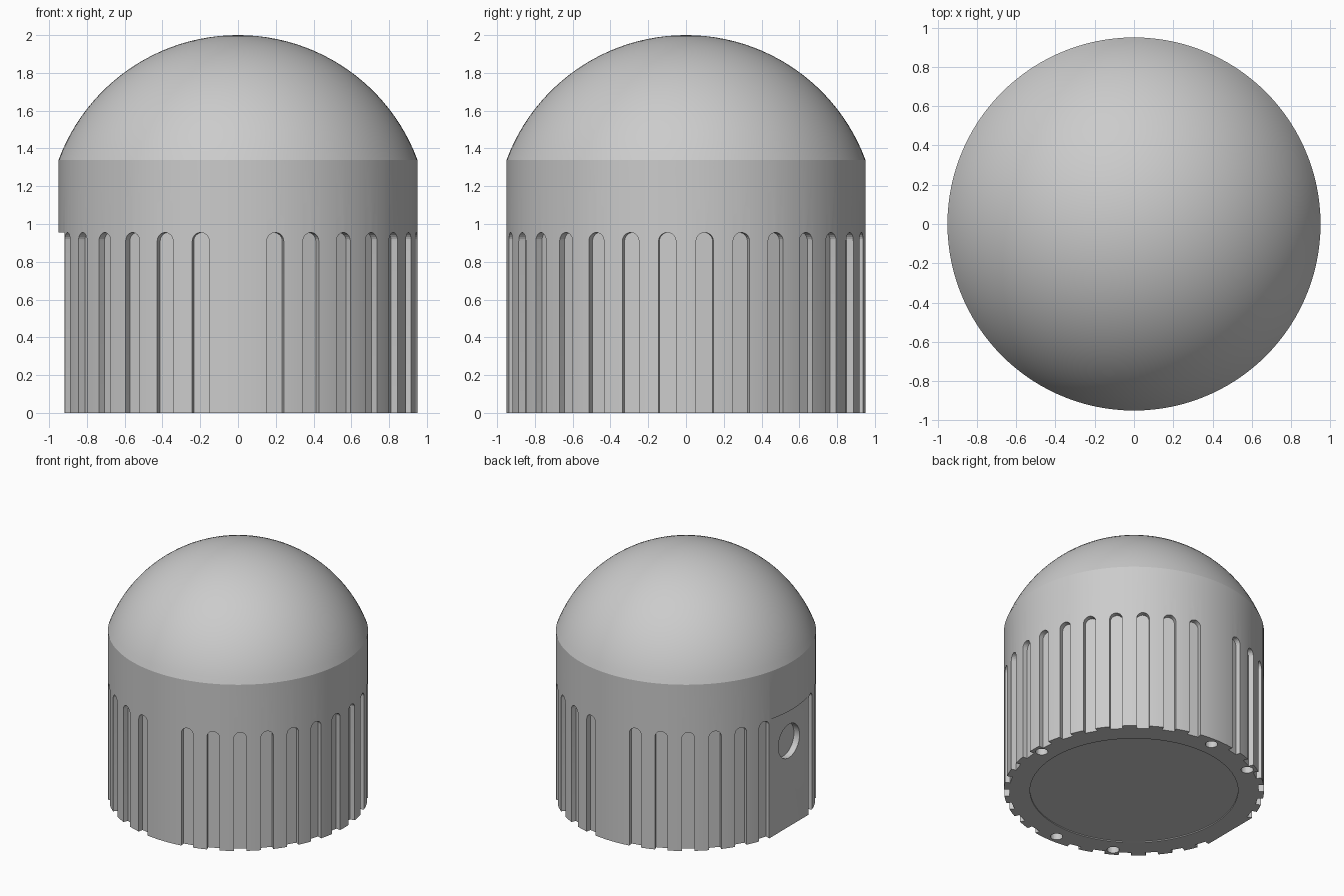
import bpy
import bmesh
from math import sin, cos, asin, pi, radians
from mathutils import Matrix, Vector

cube = bpy.data.objects.get("Cube")
if cube:
    bpy.data.objects.remove(cube, do_unlink=True)

RADIUS, SHOULDER, HEIGHT = 0.95, 1.34, 2.0
GRIP_TOP = 0.955          # top of the grooves and of the flat side
FLAT_X = -0.918           # plane of the flat side

grey = bpy.data.materials.new("light_grey")
grey.use_nodes = True
grey.diffuse_color = (0.6, 0.6, 0.6, 1)
grey.node_tree.nodes["Principled BSDF"].inputs["Base Color"].default_value = (0.6, 0.6, 0.6, 1)


def make_object(name, bm):
    bmesh.ops.recalc_face_normals(bm, faces=bm.faces)
    mesh = bpy.data.meshes.new(name)
    bm.to_mesh(mesh)
    bm.free()
    obj = bpy.data.objects.new(name, mesh)
    mesh.materials.append(grey)
    bpy.context.collection.objects.link(obj)
    return obj


def add_cylinder(bm, radius, depth, matrix, segments=32):
    bmesh.ops.create_cone(bm, cap_ends=True, segments=segments, radius1=radius,
                          radius2=radius, depth=depth, matrix=matrix)


def facing(angle):
    """Rotation about z that turns the front (-y) by an angle in degrees."""
    return Matrix.Rotation(radians(angle), 4, 'Z')


def cut(target, bm, name):
    cutter = make_object(name, bm)
    cutter.hide_render = True
    mod = target.modifiers.new(name, 'BOOLEAN')
    mod.operation, mod.solver, mod.object = 'DIFFERENCE', 'EXACT', cutter
    bpy.ops.object.modifier_apply(modifier=name)
    bpy.data.objects.remove(cutter, do_unlink=True)


# Domed body: straight wall and spherical cap, turned about z
rise = HEIGHT - SHOULDER
ball = (RADIUS ** 2 + rise ** 2) / (2 * rise)
sweep = asin(RADIUS / ball)
profile = [(0, 0), (RADIUS, 0)]
for i in range(25):
    a = sweep * (1 - i / 24)
    profile.append((ball * sin(a), HEIGHT - ball + ball * cos(a)))
bm = bmesh.new()
verts = [bm.verts.new((x, 0, z)) for x, z in profile]
edges = [bm.edges.new(pair) for pair in zip(verts, verts[1:])]
bmesh.ops.spin(bm, geom=verts + edges, cent=(0, 0, 0), axis=(0, 0, 1),
               angle=2 * pi, steps=120, use_merge=True)
bmesh.ops.remove_doubles(bm, verts=bm.verts, dist=0.0005)
base = [f for f in bm.faces if all(v.co.z < 0.001 for v in f.verts)]
bmesh.ops.dissolve_faces(bm, faces=base)
body = make_object("domed_body", bm)
bpy.context.view_layer.objects.active = body
body.select_set(True)

# Flat on the right side
bm = bmesh.new()
bmesh.ops.create_cube(bm, size=1, matrix=Matrix.Translation((FLAT_X - 0.5, 0, GRIP_TOP - 0.6))
                      @ Matrix.Diagonal((1, 1, 1.2, 1)))
cut(body, bm, "flat_side")

# Round-topped grip grooves, left out at front, back and flat
bm = bmesh.new()
half = 0.046
outline = [(-half, -0.1), (half, -0.1)]
for i in range(13):
    a = pi * i / 12
    outline.append((half * cos(a), GRIP_TOP - half + half * sin(a)))
for angle in range(0, 360, 12):
    if angle in (0, 180, 264, 276):
        continue
    face = bm.faces.new([bm.verts.new(facing(angle) @ Vector((x, -0.91, z))) for x, z in outline])
    geom = bmesh.ops.extrude_face_region(bm, geom=[face])["geom"]
    bmesh.ops.translate(bm, verts=[g for g in geom if isinstance(g, bmesh.types.BMVert)],
                        vec=facing(angle) @ Vector((0, -0.2, 0)))
cut(body, bm, "grip_grooves")

# Round recess in the flat
bm = bmesh.new()
add_cylinder(bm, 0.135, 0.2, Matrix.Translation((FLAT_X - 0.05, 0, 0.69))
             @ Matrix.Rotation(pi / 2, 4, 'Y'), 48)
cut(body, bm, "round_recess")

# Shallow round recess and screw holes in the base
bm = bmesh.new()
add_cylinder(bm, 0.76, 0.1, Matrix.Translation((0, 0, -0.042)), 96)
for angle in (0, 90, 180, 210, 330):
    add_cylinder(bm, 0.045, 0.3, facing(angle) @ Matrix.Translation((0, -0.88, -0.05)), 24)
cut(body, bm, "base_holes")

bpy.ops.object.shade_smooth_by_angle(angle=radians(14))
